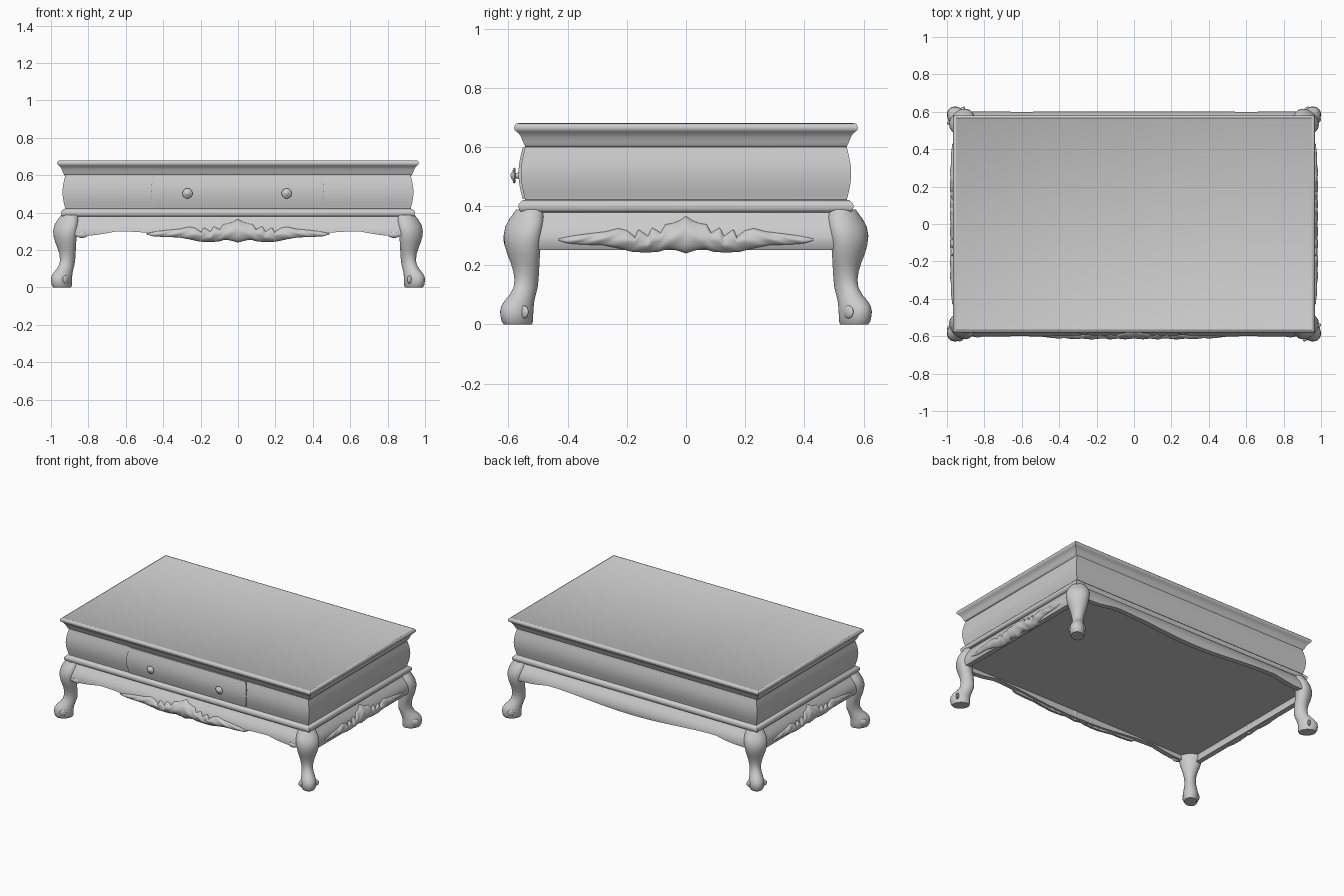
import bpy, bmesh
from math import sin, cos, pi, radians, sqrt

if "Cube" in bpy.data.objects:
    bpy.data.objects.remove(bpy.data.objects["Cube"])

DX = 0.38  # long half-size minus short half-size of the table


def finish(ob, name, angle=35):
    ob.name = ob.data.name = name
    bpy.ops.object.select_all(action='DESELECT')
    ob.select_set(True)
    bpy.context.view_layer.objects.active = ob
    bpy.ops.object.shade_smooth_by_angle(angle=radians(angle))
    return ob


def loft(name, sections, angle=35):
    """Skin closed loops of equal length and cap both ends."""
    bm = bmesh.new()
    rings = [[bm.verts.new(p) for p in s] for s in sections]
    n = len(rings[0])
    for a, b in zip(rings, rings[1:]):
        for i in range(n):
            j = (i + 1) % n
            bm.faces.new((a[i], a[j], b[j], b[i]))
    bm.faces.new(rings[0])
    bm.faces.new(rings[-1][::-1])
    bmesh.ops.recalc_face_normals(bm, faces=bm.faces)
    me = bpy.data.meshes.new(name)
    bm.to_mesh(me)
    bm.free()
    ob = bpy.data.objects.new(name, me)
    bpy.context.collection.objects.link(ob)
    return finish(ob, name, angle)


def interp(table, x):
    if x <= table[0][0]:
        return table[0][1]
    for (a, va), (b, vb) in zip(table, table[1:]):
        if x <= b:
            return va + (vb - va) * (x - a) / (b - a)
    return table[-1][1]


def rect_sweep(name, profile, dx=DX):
    """Mitred rectangular moulding; profile holds (half depth, z)."""
    return loft(name, [[(sx * (o + dx), sy * o, z) for sx, sy in
                        ((-1, -1), (1, -1), (1, 1), (-1, 1))] for o, z in profile], 40)


def body_off(z):
    return 0.543 + 0.015 * sin(pi * min(1, max(0, (z - 0.42) / 0.18)))


# Top slab with cove, bowed case, lower moulding, underside board
rect_sweep("table_top", [(.535, .598), (.541, .600), (.546, .606), (.551, .618), (.557, .633),
                         (.564, .644), (.573, .652), (.580, .659), (.581, .666), (.578, .674),
                         (.573, .679), (.566, .680), (.563, .678)], DX + .006)
rect_sweep("case", [(body_off(.41 + .2 * i / 16), .41 + .2 * i / 16) for i in range(17)])
rect_sweep("lower_moulding", [(.550, .378), (.558, .381), (.564, .388), (.566, .397),
                              (.565, .407), (.560, .413), (.552, .420), (.535, .423)])
rect_sweep("underside_board", [(.562, .305), (.562, .320)], DX - .012)

# Drawer front with bowed ends
sections = []
zs = [.424 + .176 * i / 14 for i in range(15)]
for k in range(21):
    u = -1 + k / 10
    loop = [(-.003 + u * (.447 + .016 * sin(pi * (z - .42) / .18)),
             -body_off(z) - .008, z) for z in zs]
    sections.append(loop + [(p[0], p[1] + .04, p[2]) for p in reversed(loop)])
loft("drawer_front", sections)

# Drawer knobs
for x in (-.27, .26):
    prof = [(.016, -.55), (.012, -.566), (.009, -.570), (.009, -.576), (.024, -.577),
            (.027, -.580), (.024, -.584), (.012, -.587), (.009, -.591), (.003, -.593)]
    loft("knob", [[(x + r * cos(2 * pi * i / 24), y, .503 + r * sin(2 * pi * i / 24))
                   for i in range(24)] for r, y in prof], 50)

APRON = [(.24, .584), (.25, .589), (.265, .597), (.285, .601), (.30, .600), (.32, .595),
         (.34, .585), (.36, .571), (.375, .560), (.39, .552)]


def wavy_bottom(u, mid):
    a = abs(u)
    if a < .65:
        return mid + (.30 - mid) * (1 - cos(pi * a / .65)) / 2
    return .30 - .025 * sin(pi / 2 * min(1, (a - .65) / .2))


def place(side, u, off, z):
    """Map apron coordinates to one of the four sides."""
    if side in ("front", "back"):
        return (u, off if side == "back" else -off, z)
    x = off + DX - .012
    return (x if side == "right" else -x, u, z)


def apron(side):
    half, sections = (.89 if side in ("front", "back") else .51), []
    for k in range(61):
        u = -half + 2 * half * k / 60
        zb = wavy_bottom(u, .252 if side == "front" else .268) if half > .6 else .252
        zs = [.388 + (zb - .388) * i / 12 for i in range(13)]
        out = [place(side, u, interp(APRON, z), z) for z in zs]
        inn = [place(side, u, interp(APRON, z) - .035, z) for z in reversed(zs)]
        sections.append(out + inn)
    loft(side + "_apron", sections)


for side in ("front", "back", "left", "right"):
    apron(side)

# Carved leaf relief: jagged upper edge and scalloped lower edge
LEAF_TOP = [(0, .366), (.02, .352), (.045, .342), (.07, .338), (.085, .310), (.115, .328),
            (.128, .298), (.16, .322), (.172, .296), (.20, .318), (.23, .325), (.27, .314),
            (.33, .307), (.38, .300), (.43, .290)]
LEAF_LOW = [(0, .240), (.03, .250), (.06, .256), (.09, .246), (.13, .243), (.18, .245),
            (.23, .258), (.28, .268), (.35, .270), (.40, .274), (.43, .284)]


def carving(side, stretch):
    sections = []
    for k in range(161):
        u = -.43 + .86 * k / 160
        a = abs(u)
        t, b = interp(LEAF_TOP, a), interp(LEAF_LOW, a)
        loop = []
        for i in range(13):
            v = i / 12
            z = b + (t - b) * v
            vein = .85 + .15 * cos(2 * pi * (a * 12 + v * 1.2))
            bump = .015 * sin(pi * v) ** .6 * vein * min(1, (t - b) / .05) if 0 < i < 12 else 0
            loop.append(place(side, u * stretch, interp(APRON, z) + .001 + bump, z))
        for z in (t, b):
            loop.append(place(side, u * stretch, interp(APRON, z) - .015, z))
        sections.append(loop)
    loft(side + "_carving", sections, 50)


carving("front", 1.14)
carving("left", 1)
carving("right", 1)


def blob(name, loc, scale, rot=0):
    bpy.ops.mesh.primitive_uv_sphere_add(segments=20, ring_count=12, location=loc,
                                         rotation=(0, 0, rot))
    bpy.context.object.scale = scale
    finish(bpy.context.object, name, 60)


# Cabriole legs: (z, centre x, radius along the corner diagonal, radius across it)
LEG = [(0, .940, .054, .040), (.012, .942, .060, .046), (.035, .944, .062, .049),
       (.06, .942, .062, .048), (.08, .935, .057, .043), (.10, .924, .050, .038),
       (.125, .914, .045, .036), (.15, .911, .043, .038), (.18, .912, .043, .044),
       (.21, .916, .045, .053), (.24, .921, .049, .062), (.27, .924, .052, .069),
       (.30, .924, .053, .074), (.33, .919, .052, .074), (.355, .911, .049, .067),
       (.375, .904, .045, .057), (.388, .900, .042, .050)]
for sx in (-1, 1):
    for sy in (-1, 1):
        name = ("front" if sy < 0 else "back") + "_leg"
        loops = []
        for z, c, rd, rt in LEG:
            ring = []
            for i in range(32):
                t = 2 * pi * i / 32
                p, q = rd * cos(t) / sqrt(2), rt * sin(t) / sqrt(2)
                ring.append((sx * (c + p - q), sy * (c - .372 + p + q), z))
            loops.append(ring)
        loft(name, loops, 50)
        # Toe scrolls and knee ears
        for s in (-1, 1):
            d = s * .031
            blob("toe_scroll", (sx * (.952 + d), sy * (.580 - d), .042), (.022, .010, .022),
                 -sx * sy * pi / 4 if sx * sy < 0 else pi / 4)
        if sy < 0:
            blob("knee_ear", (sx * .835, sy * .592, .283), (.032, .014, .018))
